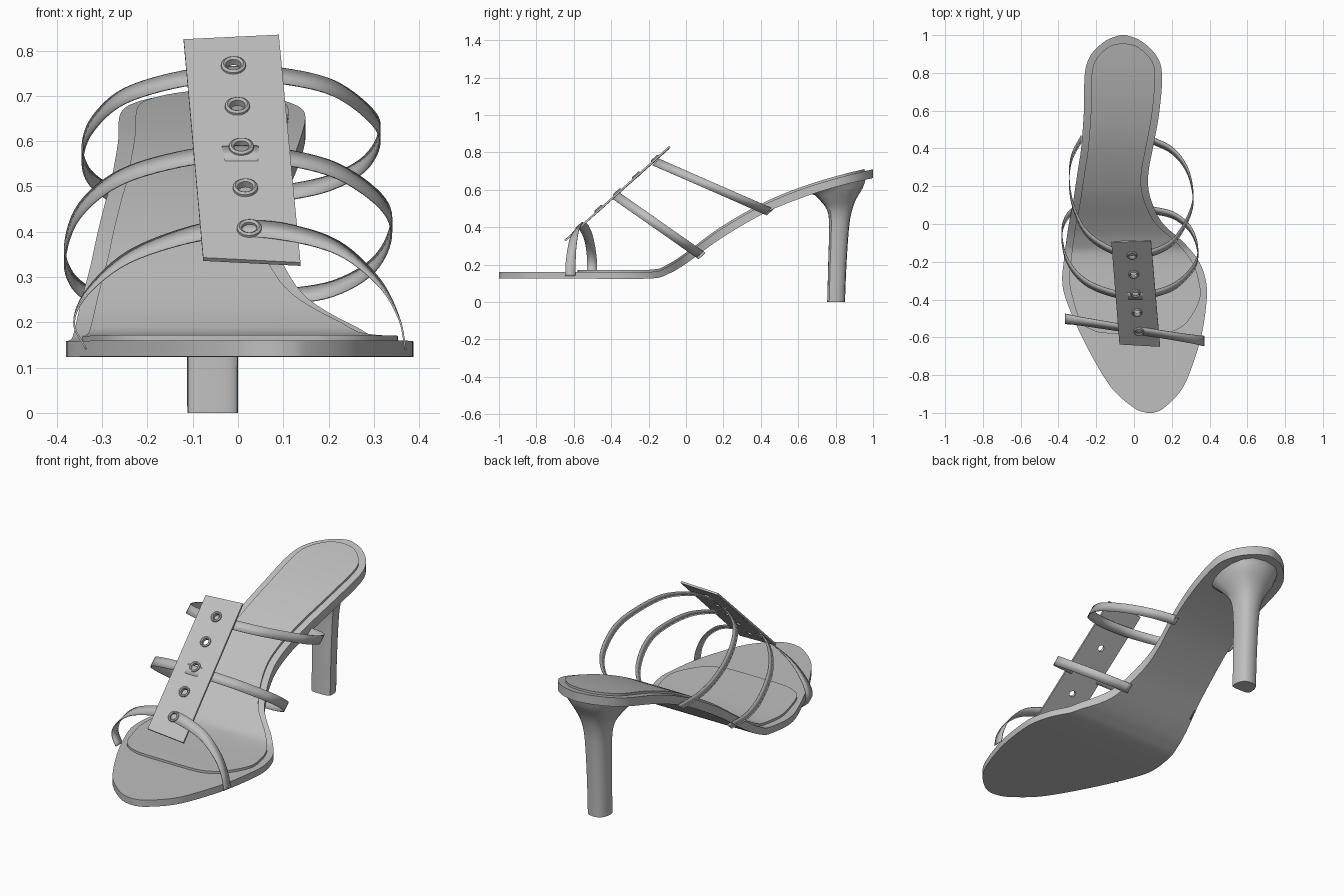
import bpy, bmesh, math
from mathutils import Vector

default_cube = bpy.data.objects.get("Cube")
if default_cube:
    bpy.data.objects.remove(default_cube, do_unlink=True)

# Single plain grey material
grey = bpy.data.materials.new("plain_grey")
grey.use_nodes = True
colour = (0.52, 0.52, 0.52, 1)
grey.diffuse_color = colour
grey.node_tree.nodes["Principled BSDF"].inputs["Base Color"].default_value = colour


def make_object(name, bm, smooth=True):
    bmesh.ops.recalc_face_normals(bm, faces=bm.faces[:])
    mesh = bpy.data.meshes.new(name)
    bm.to_mesh(mesh)
    bm.free()
    mesh.materials.append(grey)
    obj = bpy.data.objects.new(name, mesh)
    bpy.context.collection.objects.link(obj)
    if smooth:
        bpy.ops.object.select_all(action='DESELECT')
        obj.select_set(True)
        bpy.context.view_layer.objects.active = obj
        bpy.ops.object.shade_smooth_by_angle(angle=math.radians(35))
    return obj


def spline(points, steps):
    """Catmull-Rom samples through points of three values."""
    pts = [Vector(p) for p in points]
    pts = [2 * pts[0] - pts[1]] + pts + [2 * pts[-1] - pts[-2]]
    result = []
    for a, b, c, d in zip(pts, pts[1:], pts[2:], pts[3:]):
        for i in range(steps):
            t = i / steps
            result.append(0.5 * (2 * b + (c - a) * t + (2 * a - 5 * b + 4 * c - d) * t ** 2
                                 + (3 * b - a - 3 * c + d) * t ** 3))
    return result + [pts[-2]]


def loft(bm, rings, cap=True):
    """Skin closed rings of equal length, then cap both ends."""
    loops = [[bm.verts.new(p) for p in ring] for ring in rings]
    for low, high in zip(loops, loops[1:]):
        for i in range(len(low)):
            j = (i + 1) % len(low)
            bm.faces.new((low[i], low[j], high[j], high[i]))
    if cap:
        bm.faces.new(loops[0])
        bm.faces.new(loops[-1])


# Arch of the sole: y, underside height, top height
arch = spline([(-1, .125, .16), (-.6, .125, .16), (-.2, .125, .16), (-.1, .148, .188),
               (0, .205, .252), (.18, .335, .385), (.4, .465, .512), (.6, .55, .597),
               (.8, .615, .66), (1, .663, .71)], 6)


def height(y, side):
    for a, b in zip(arch, arch[1:]):
        if y <= b.x:
            return a[side] + (b[side] - a[side]) * (y - a.x) / (b.x - a.x)
    return arch[-1][side]


# Sole plan: y, right edge x, left edge x
plan = [(-1, .07, .1), (-.98, .01, .15), (-.9, -.09, .235), (-.8, -.165, .29),
        (-.6, -.275, .355), (-.4, -.36, .385), (-.3, -.38, .38), (-.2, -.372, .345),
        (-.1, -.36, .265), (0, -.345, .155), (.1, -.325, .1), (.2, -.31, .075),
        (.3, -.295, .08), (.4, -.28, .1), (.6, -.265, .135), (.8, -.26, .148),
        (.9, -.225, .112), (.97, -.15, .035), (1, -.075, -.04)]


def slab(name, outline, bottom, top):
    bm = bmesh.new()
    rings = []
    for y, x0, x1 in spline(outline, 5):
        low, high = bottom(y), top(y)
        rings.append([(x0, y, low), (x1, y, low), (x1, y, high), (x0, y, high)])
    loft(bm, rings)
    return make_object(name, bm)


slab("sole", plan, lambda y: height(y, 1), lambda y: height(y, 2))

# Padded insole, inset from the sole edge
inset = 0.037
middle = [(y, a + inset, b - inset) for y, a, b in plan if -.45 < y < .85]
insole_plan = ([(-.58, -.12, .12), (-.57, -.2, .2), (-.52, -.28, .28)] + middle
               + [(.88, -.195, .083), (.94, -.13, .015), (.955, -.075, -.04)])
slab("insole", insole_plan, lambda y: height(y, 2) - .003, lambda y: height(y, 2) + .012)

# Heel: z, half width, front y, back y; flat front and rounded back
heel_levels = spline([(.056, .755, .85), (.057, .76, .858), (.062, .765, .872),
                      (.078, .755, .888), (.115, .71, .91), (.155, .65, .945),
                      (.172, .62, .965)], 3)
heel_heights = spline([(z, 0, 0) for z in (0, .2, .4, .49, .55, .61, .67)], 3)
heel_rings = []
for (half, front, back), (z, _, _) in zip(heel_levels, heel_heights):
    ring = []
    for i in range(20):
        a = 2 * math.pi * i / 20
        c, s = math.cos(a), math.sin(a)
        x = -.056 + half * math.copysign(abs(c) ** .7, c)
        hinge = front + (back - front) * .3
        y = hinge + (back - hinge) * s if s > 0 else hinge - (hinge - front) * abs(s) ** .4
        ring.append((x, y, min(z, height(y, 1) + .006)))
    heel_rings.append(ring)
bm = bmesh.new()
loft(bm, heel_rings)
make_object("heel", bm)

# Plate over the instep
corners = [Vector(c) for c in ((-.12, -.097, .825), (.09, -.09, .835),
                               (.138, -.65, .332), (-.077, -.638, .343))]
normal = (corners[3] - corners[0]).cross(corners[1] - corners[0]).normalized()
if normal.z < 0:
    normal.negate()
bm = bmesh.new()
loft(bm, [corners, [c - normal * .01 for c in corners]])
plate = make_object("instep_plate", bm, smooth=False)

# Punched holes with raised eyelets
first, last = Vector((-.01, -.164, .765)), Vector((.025, -.568, .406))
turn = normal.to_track_quat('Z', 'Y')
cutter_bm, eyelet_bm = bmesh.new(), bmesh.new()
for n in range(5):
    centre = first.lerp(last, n / 4)
    centre -= normal * normal.dot(centre - corners[0])
    placement = turn.to_matrix().to_4x4()
    placement.translation = centre
    bmesh.ops.create_cone(cutter_bm, cap_ends=True, segments=20, radius1=.018,
                          radius2=.018, depth=.08, matrix=placement)
    section = [(.028, -.004), (.027, .004), (.022, .008), (.017, .004), (.016, -.012)]
    rings = []
    for i in range(20):
        a = 2 * math.pi * i / 20
        rings.append([placement @ Vector((r * math.cos(a), r * math.sin(a), h))
                      for r, h in section])
    loft(eyelet_bm, rings + rings[:1], cap=False)
bmesh.ops.remove_doubles(eyelet_bm, verts=eyelet_bm.verts[:], dist=.0001)
make_object("eyelets", eyelet_bm)
cutter = make_object("hole_cutter", cutter_bm, smooth=False)
cutter.hide_render = True
cutter.hide_set(True)
punch = plate.modifiers.new("holes", 'BOOLEAN')
punch.object = cutter
punch.solver = 'EXACT'


def strap(name, path, width_at):
    """Thin ribbon along a path."""
    bm = bmesh.new()
    previous = None
    for p in spline(path, 6):
        w = width_at(p)
        pair = [bm.verts.new(p - w), bm.verts.new(p + w)]
        if previous:
            bm.faces.new((previous[0], previous[1], pair[1], pair[0]))
        previous = pair
    obj = make_object(name, bm)
    solid = obj.modifiers.new("thickness", 'SOLIDIFY')
    solid.thickness = .004
    solid.offset = 0


slope_dir = Vector((0, .74, .67))

# Ankle and middle straps lie in tilted planes
ankle = [(-.28, .45), (-.33, .35), (-.343, .23), (-.32, .09), (-.25, -.05), (-.12, -.138),
         (0, -.16), (.1, -.15), (.21, -.09), (.29, .04), (.313, .15), (.28, .29),
         (.2, .39), (.09, .445)]
strap("ankle_strap", [(x, y, .75 - .438 * (y + .165)) for x, y in ankle],
      lambda p: slope_dir * .025)

middle_path = [(-.31, .085), (-.365, .02), (-.382, -.07), (-.35, -.2), (-.26, -.305),
               (-.12, -.365), (0, -.38), (.1, -.37), (.22, -.325), (.315, -.23),
               (.338, -.14), (.3, -.03), (.21, .045), (.09, .075)]
strap("middle_strap", [(x, y, .572 - .7 * (y + .38)) for x, y in middle_path],
      lambda p: slope_dir * .025)

# Toe strap arches over the front and twists to meet the plate
toe = [(-.335, .14), (-.362, .2), (-.33, .27), (-.24, .345), (-.1, .395), (0, .405),
       (.1, .4), (.22, .365), (.31, .29), (.355, .21), (.37, .14)]


def toe_width(p):
    blend = max(0, min(1, (p.z - .2) / .2))
    return Vector((0, 1, 0)).lerp(slope_dir, blend) * .027


strap("toe_strap", [(x, -.56 - .16 * x, z) for x, z in toe], toe_width)
